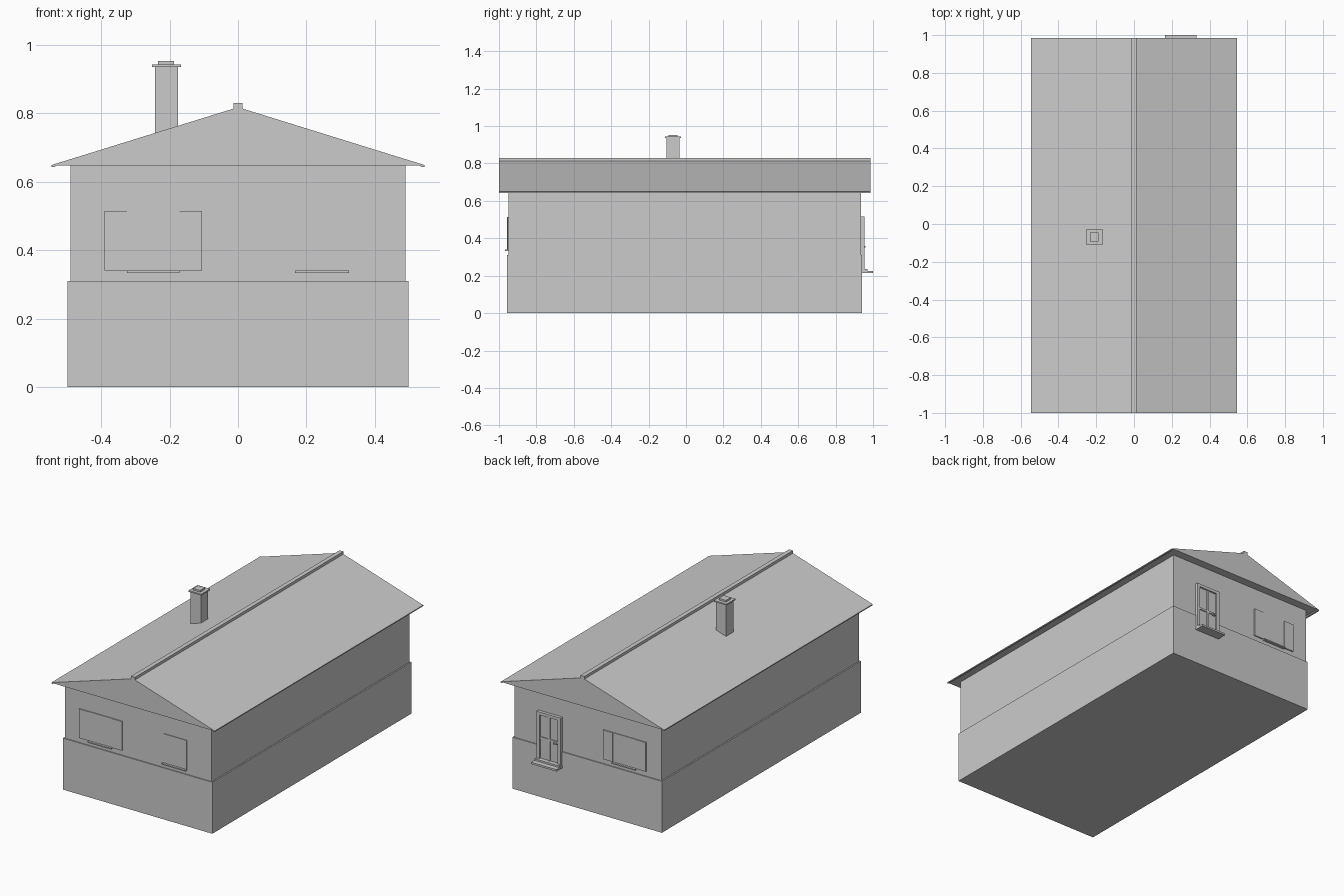
import bpy
import bmesh

cube = bpy.data.objects.get("Cube")
if cube:
    bpy.data.objects.remove(cube, do_unlink=True)

mat = bpy.data.materials.new("plain grey")
mat.use_nodes = True
GREY = (0.6, 0.6, 0.6, 1)
mat.diffuse_color = GREY
mat.node_tree.nodes["Principled BSDF"].inputs["Base Color"].default_value = GREY


def finish(name, bm):
    bmesh.ops.recalc_face_normals(bm, faces=bm.faces)
    mesh = bpy.data.meshes.new(name)
    bm.to_mesh(mesh)
    bm.free()
    mesh.materials.append(mat)
    obj = bpy.data.objects.new(name, mesh)
    bpy.context.collection.objects.link(obj)
    return obj


def box(name, xs, ys, zs):
    """Box from its x, y and z ranges."""
    bm = bmesh.new()
    bmesh.ops.create_cube(bm, size=1)
    for v in bm.verts:
        v.co = [r[0] if c < 0 else r[1] for c, r in zip(v.co, (xs, ys, zs))]
    return finish(name, bm)


def extrude_y(name, outline, y0, y1):
    """Prism along y from an x-z outline."""
    bm = bmesh.new()
    face = bm.faces.new([bm.verts.new((x, y0, z)) for x, z in outline])
    new = bmesh.ops.extrude_face_region(bm, geom=[face])["geom"]
    for v in new:
        if isinstance(v, bmesh.types.BMVert):
            v.co.y = y1
    return finish(name, bm)


# Walls: plinth slightly wider than the upper storey
FRONT, BACK = -0.95, 0.935
box("plinth", (-0.498, 0.498), (-0.956, 0.941), (0, 0.31))
box("upper_walls", (-0.49, 0.49), (FRONT, BACK), (0.31, 0.65))

# Roof with a small eave lip, and its ridge cap
half = [(0.53, 0.648), (0.536, 0.643), (0.545, 0.643), (0.545, 0.649)]
outline = half + [(0, 0.818)] + [(-x, z) for x, z in reversed(half)]
extrude_y("roof", outline, -1, 0.986)
box("ridge_cap", (-0.013, 0.013), (-1, 0.986), (0.808, 0.83))

# Chimney stack, cap and flue
box("chimney_stack", (-0.243, -0.175), (-0.103, -0.035), (0.72, 0.936))
box("chimney_cap", (-0.252, -0.167), (-0.111, -0.026), (0.935, 0.943))
box("chimney_flue", (-0.234, -0.187), (-0.093, -0.046), (0.943, 0.953))


def on_wall(name, wall, depth, xs, zs):
    """Plate standing out from the front or back wall."""
    out = wall + depth * (1 if wall > 0 else -1)
    return box(name, xs, sorted((wall, out)), zs)


def window(name, wall, x0, x1, shutters):
    on_wall(name + "_pane", wall, 0.004, (x0, x1), (0.34, 0.515))
    on_wall(name + "_sill", wall, 0.017, (x0, x1), (0.333, 0.34))
    if shutters:
        for side, s0, s1 in (("right", x0 - 0.066, x0), ("left", x1, x1 + 0.066)):
            on_wall(f"{name}_{side}_shutter", wall, 0.007, (s0, s1), (0.34, 0.515))


window("front_wide_window", FRONT, -0.325, -0.171, True)
window("front_small_window", FRONT, 0.167, 0.325, False)
window("back_wide_window", BACK, -0.325, -0.171, True)

# Back door: frame, leaf, glazing bars, handle and two steps
DX0, DX1, DZ0, DZ1 = 0.168, 0.33, 0.23, 0.517
MID = (DX0 + DX1) / 2
for side, a, b in (("right", DX0, DX0 + 0.02), ("left", DX1 - 0.02, DX1)):
    on_wall(f"door_{side}_jamb", BACK, 0.019, (a, b), (DZ0, DZ1))
on_wall("door_lintel", BACK, 0.019, (DX0, DX1), (DZ1 - 0.018, DZ1))
on_wall("door_leaf", BACK, 0.009, (DX0, DX1), (DZ0, DZ1))
on_wall("door_mullion", BACK, 0.015, (MID - 0.006, MID + 0.006), (DZ0, DZ1))
on_wall("door_rail", BACK, 0.015, (DX0, DX1), (0.355, 0.367))
on_wall("door_handle", BACK, 0.026, (0.195, 0.215), (0.35, 0.358))
on_wall("upper_step", BACK, 0.035, (DX0, DX1), (0.226, 0.236))
on_wall("lower_step", BACK, 0.065, (DX0 - 0.004, DX1 + 0.002), (0.215, 0.226))
